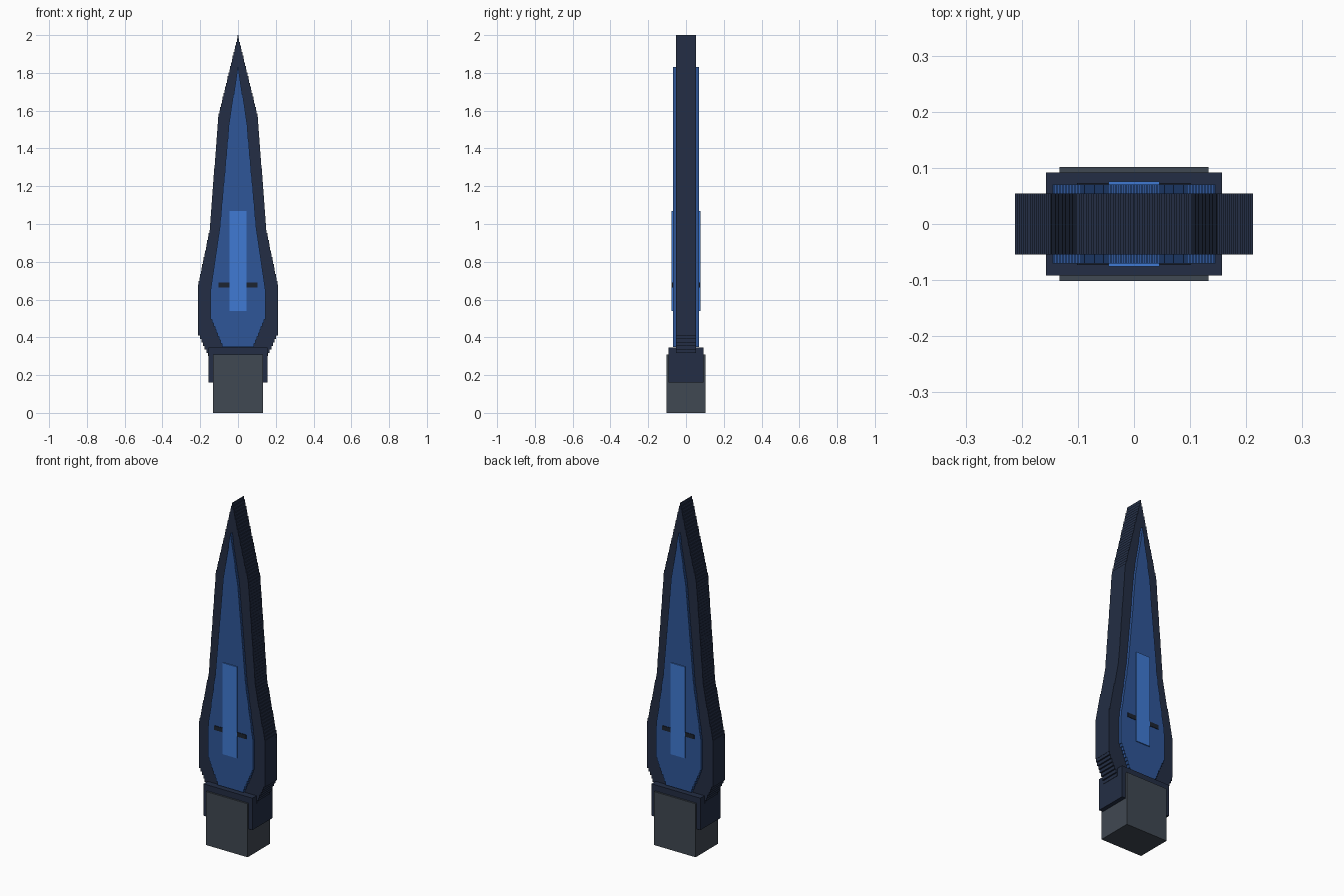
import bpy
import bmesh

default = bpy.data.objects.get("Cube")
if default:
    bpy.data.objects.remove(default, do_unlink=True)


def material(name, rgb):
    mat = bpy.data.materials.new(name)
    mat.use_nodes = True
    colour = (*rgb, 1.0)
    mat.diffuse_color = colour
    mat.node_tree.nodes["Principled BSDF"].inputs["Base Color"].default_value = colour
    return mat


NAVY = material("dark navy", (0.017, 0.027, 0.058))
BLUE = material("deep blue", (0.028, 0.093, 0.314))
BRIGHT = material("bright blue", (0.051, 0.195, 0.658))
GREY = material("slate grey", (0.051, 0.065, 0.084))
INK = material("ink", (0.012, 0.017, 0.030))


def add_object(name, bm, mat):
    bmesh.ops.recalc_face_normals(bm, faces=bm.faces)
    mesh = bpy.data.meshes.new(name)
    bm.to_mesh(mesh)
    bm.free()
    mesh.materials.append(mat)
    obj = bpy.data.objects.new(name, mesh)
    bpy.context.collection.objects.link(obj)
    return obj


def prism(name, outline, y0, y1, mat):
    """Extrude an outline of (x, z) points from y0 to y1."""
    bm = bmesh.new()
    face = bm.faces.new([bm.verts.new((x, y0, z)) for x, z in outline])
    extruded = bmesh.ops.extrude_face_region(bm, geom=[face])["geom"]
    verts = [v for v in extruded if isinstance(v, bmesh.types.BMVert)]
    bmesh.ops.translate(bm, verts=verts, vec=(0, y1 - y0, 0))
    return add_object(name, bm, mat)


def block(name, half_x, y0, y1, z0, z1, mat):
    outline = [(half_x, z0), (half_x, z1), (-half_x, z1), (-half_x, z0)]
    return prism(name, outline, y0, y1, mat)


def half_width(profile, z):
    """Interpolate the half width of a (z, half width) profile."""
    for (z0, w0), (z1, w1) in zip(profile, profile[1:]):
        if z <= z1:
            return w0 + (w1 - w0) * (z - z0) / (z1 - z0)
    return profile[-1][1]


def stepped_outline(profile, step=0.018):
    """Closed, mirrored outline whose slanted sides are fine steps."""
    bottom, top = profile[0][0], profile[-1][0]
    count = round((top - bottom) / step)
    height = (top - bottom) / count
    side = []
    for i in range(count):
        z = bottom + i * height
        w = half_width(profile, z + height / 2)
        if side and abs(side[-1][0] - w) < 1e-5:
            side[-1] = (w, z + height)
        else:
            side += [(w, z), (w, z + height)]
    return side + [(-x, z) for x, z in reversed(side)]


# Blade body and its raised inner panel
blade = [(0.30, 0.155), (0.42, 0.212), (0.67, 0.212), (0.97, 0.150),
         (1.57, 0.104), (2.0, 0.0)]
panel = [(0.35, 0.08), (0.50, 0.145), (0.66, 0.145), (1.0, 0.095),
         (1.55, 0.046), (1.83, 0.0)]
prism("blade", stepped_outline(blade), -0.054, 0.054, NAVY)

# Layered detail on both faces of the blade
for label, s in (("front", -1), ("back", 1)):
    prism(label + "_panel", stepped_outline(panel), s * 0.05, s * 0.07, BLUE)
    block(label + "_bar", 0.102, s * 0.065, s * 0.073, 0.665, 0.69, INK)
    block(label + "_strip", 0.045, s * 0.065, s * 0.0755, 0.54, 1.07, BRIGHT)

# Collar around the blade root, and the handle block
block("collar", 0.157, -0.092, 0.092, 0.16, 0.345, NAVY)
block("handle", 0.133, -0.102, 0.102, 0.0, 0.31, GREY)
